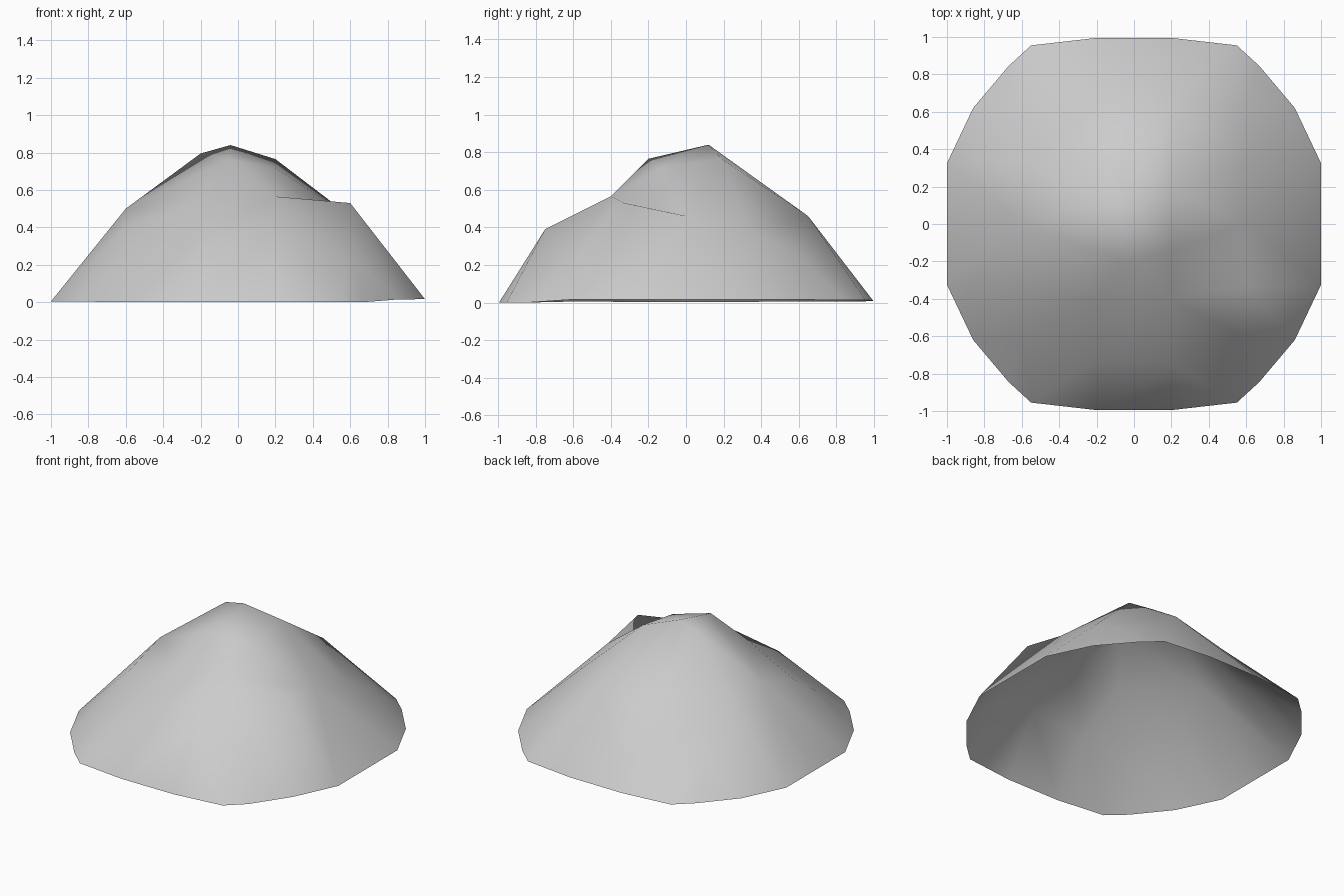
import bpy
import bmesh
from mathutils import Vector
from mathutils.geometry import delaunay_2d_cdt

default_cube = bpy.data.objects.get("Cube")
if default_cube:
    bpy.data.objects.remove(default_cube, do_unlink=True)


def make_material(name, colour):
    material = bpy.data.materials.new(name)
    material.use_nodes = True
    material.diffuse_color = colour
    shader = material.node_tree.nodes["Principled BSDF"]
    shader.inputs["Base Color"].default_value = colour
    shader.inputs["Roughness"].default_value = 0.9
    return material


def build_rim():
    """Rounded base outline: one quarter mirrored across both axes."""
    quarter = [(0.2, 0.995), (0.55, 0.955), (0.67, 0.845), (0.86, 0.62), (1, 0.325)]
    rim = [(sx * x, sy * y) for sx in (-1, 1) for sy in (-1, 1) for x, y in quarter]
    rim += [(-1, 0), (1, 0)]
    # the front edge touches the ground, the rest lifts slightly towards +x
    return [Vector((x, y, 0.0 if y < -0.7 else 0.01 + 0.006 * x)) for x, y in rim]


# Slope points, grouped by their column across the hill
columns = {
    -0.6: [(-0.62, 0.2), (-0.33, 0.4), (0, 0.5), (0.33, 0.39), (0.63, 0.19)],
    -0.2: [(-0.73, 0.34), (-0.4, 0.54), (0.15, 0.795), (0.65, 0.36)],
    0.2: [(-0.75, 0.39), (-0.4, 0.565), (-0.14, 0.715), (0.19, 0.765), (0.65, 0.46)],
    0.6: [(-0.62, 0.24), (-0.33, 0.53), (0, 0.46), (0.33, 0.39), (0.63, 0.23)],
}
slopes = [Vector((x, y, z)) for x, column in columns.items() for y, z in column]

# Summit and the shoulder in front of it
summit = [Vector((-0.04, 0.12, 0.84)), Vector((-0.05, -0.2, 0.765))]

# Valley running behind the knoll on the front left slope
points = build_rim() + slopes + summit
valley = [Vector((0.2, -0.4, 0.565)), Vector((0.6, 0, 0.46))]
valley_edge = tuple(points.index(p) for p in valley)

# Triangulate all the points into one open shell
flat = [p.to_2d() for p in points]
_, _, triangles, originals, _, _ = delaunay_2d_cdt(flat, [valley_edge], [], 0, 1e-5)

bm = bmesh.new()
verts = [bm.verts.new(points[source[0]]) for source in originals]
for triangle in triangles:
    face = bm.faces.new([verts[i] for i in triangle])
    face.smooth = True
    face.normal_update()
    if face.normal.z < 0:
        face.normal_flip()

mesh = bpy.data.meshes.new("hill")
bm.to_mesh(mesh)
bm.free()
mesh.materials.append(make_material("stone grey", (0.6, 0.6, 0.6, 1)))
hill = bpy.data.objects.new("hill", mesh)
bpy.context.collection.objects.link(hill)
